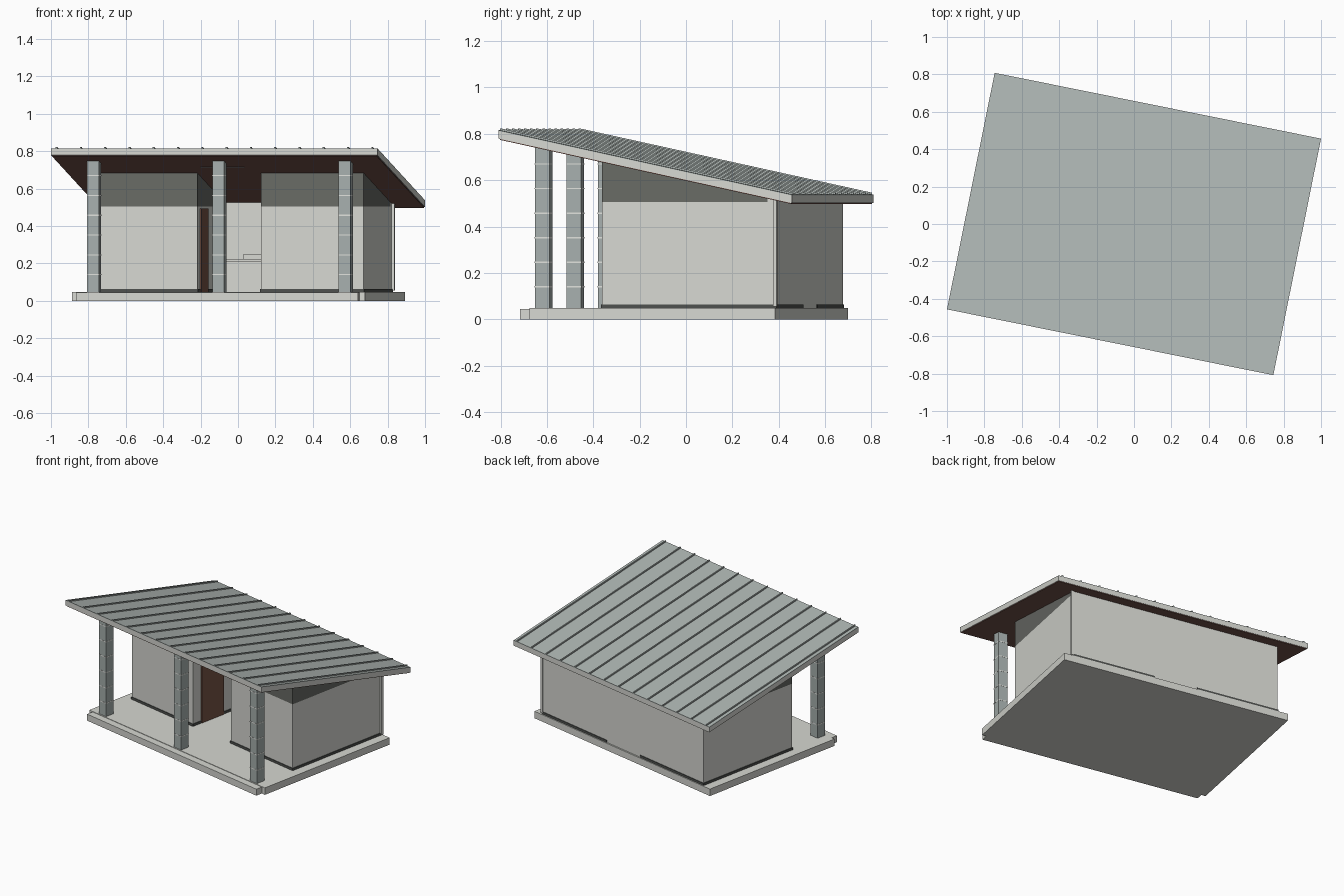
import bpy
import math

cube = bpy.data.objects.get("Cube")
if cube:
    bpy.data.objects.remove(cube, do_unlink=True)

TURN = math.radians(-11.4)   # the whole building is turned on its site
SLOPE = -0.2155              # roof fall from front to back
FLOOR = 0.048
SILL = 0.505                 # bottom of the dark upper walls


def material(name, rgb):
    linear = [((c / 255 + 0.055) / 1.055) ** 2.4 for c in rgb] + [1.0]
    m = bpy.data.materials.new(name)
    m.use_nodes = True
    m.diffuse_color = linear
    m.node_tree.nodes["Principled BSDF"].inputs["Base Color"].default_value = linear
    return m


WALL = material("pale plaster", (214, 215, 209))
METAL = material("grey roof metal", (172, 180, 177))
STONE = material("grey column stone", (166, 175, 173))
JOINT = material("pale joint", (225, 226, 221))
UPPER = material("dark upper wall", (104, 106, 101))
PLINTH = material("dark plinth", (78, 80, 78))
SOFFIT = material("brown soffit", (122, 88, 80))
DOOR = material("brown door", (118, 83, 69))


def prism(name, u0, u1, profile, mat):
    """Extrude a depth/height profile across the width."""
    n = len(profile)
    verts = [(u, v, z) for u in (u0, u1) for v, z in profile]
    faces = [tuple(reversed(range(n))), tuple(range(n, 2 * n))]
    faces += [(i, (i + 1) % n, n + (i + 1) % n, n + i) for i in range(n)]
    mesh = bpy.data.meshes.new(name)
    mesh.from_pydata(verts, [], faces)
    mesh.materials.append(mat)
    obj = bpy.data.objects.new(name, mesh)
    obj.rotation_euler.z = TURN
    bpy.context.collection.objects.link(obj)
    return obj


def box(name, u0, u1, v0, v1, z0, z1, mat):
    return prism(name, u0, u1, [(v0, z0), (v1, z0), (v1, z1), (v0, z1)], mat)


def under_roof(v, height=0.639):
    return height + SLOPE * v


def sloped(name, u0, u1, v0, v1, low, high, mat):
    """Layer that follows the roof slope."""
    return prism(name, u0, u1, [(v0, under_roof(v0, low)), (v1, under_roof(v1, low)),
                                (v1, under_roof(v1, high)), (v0, under_roof(v0, high))], mat)


def wall_to_roof(name, u0, u1, v0, v1, z0, mat):
    return prism(name, u0, u1, [(v0, z0), (v1, z0), (v1, under_roof(v1)),
                                (v0, under_roof(v0))], mat)


# Floor slab and front step
box("floor_slab", -0.798, 0.798, -0.527, 0.553, 0, FLOOR, WALL)
box("front_step", -0.768, 0.77, -0.575, -0.527, 0, FLOOR - 0.003, WALL)

# Two rooms either side of the open entry
FRONT, INNER, BACK, SIDE = -0.222, 0.505, 0.543, 0.73
for side, u0, u1 in (("right", -SIDE, -0.177), ("left", 0.17, SIDE)):
    box(side + "_room", u0, u1, FRONT, INNER, FLOOR, SILL, WALL)
    wall_to_roof(side + "_upper_wall", u0, u1, FRONT, INNER, SILL, UPPER)
    box(side + "_plinth", u0 - 0.004, u1 + 0.004, FRONT - 0.004, INNER, FLOOR, 0.064, PLINTH)

# Back wall with a gap in its plinth
wall_to_roof("back_wall", -SIDE, SIDE, INNER, BACK, FLOOR, WALL)
for side, u0, u1 in (("right", -SIDE - 0.004, -0.155), ("left", 0.15, SIDE + 0.004)):
    box(side + "_back_plinth", u0, u1, INNER, BACK + 0.004, FLOOR, 0.064, PLINTH)

# Downpipe at the back corner
box("downpipe", 0.729, 0.745, 0.533, 0.549, 0.055, 0.525, WALL)

# Entry door, counter and hanging light
box("entry_door", -0.178, -0.17, -0.15, 0.04, FLOOR, 0.495, DOOR)
box("counter_base", -0.17, 0.165, 0.42, INNER, FLOOR, 0.21, WALL)
box("counter_top", -0.175, 0.168, 0.41, INNER, 0.21, 0.225, WALL)
box("counter_box", -0.06, 0.165, 0.45, INNER, 0.225, 0.25, WALL)
box("porch_light", -0.13, 0.11, -0.372, -0.352, 0.712, 0.718, JOINT)

# Porch columns with pale joints
HALF, COLUMN_V = 0.032, -0.488
for side, u in (("right", -0.686), ("middle", -0.003), ("left", 0.686)):
    wall_to_roof(side + "_column", u - HALF, u + HALF,
                 COLUMN_V - HALF, COLUMN_V + HALF, FLOOR, STONE)
    for i in range(6):
        z, r = 0.14 + 0.106 * i, HALF + 0.001
        box(f"{side}_column_joint_{i}", u - r, u + r, COLUMN_V - r, COLUMN_V + r,
            z - 0.003, z + 0.003, JOINT)

# Roof layers, from the soffit up
RU, RV = 0.89, 0.645
sloped("soffit", -RU + 0.004, RU - 0.004, -RV + 0.004, RV - 0.004, 0.636, 0.642, SOFFIT)
sloped("fascia", -RU, RU, -RV, RV, 0.640, 0.673, WALL)
sloped("roof_sheet", -RU, RU, -RV, RV, 0.673, 0.677, METAL)

# Standing seams
SEAMS = 14
for i in range(SEAMS):
    u = -0.861 + 1.722 * i / (SEAMS - 1)
    sloped(f"roof_seam_{i}", u - 0.004, u + 0.004, -RV, RV, 0.676, 0.685, METAL)
